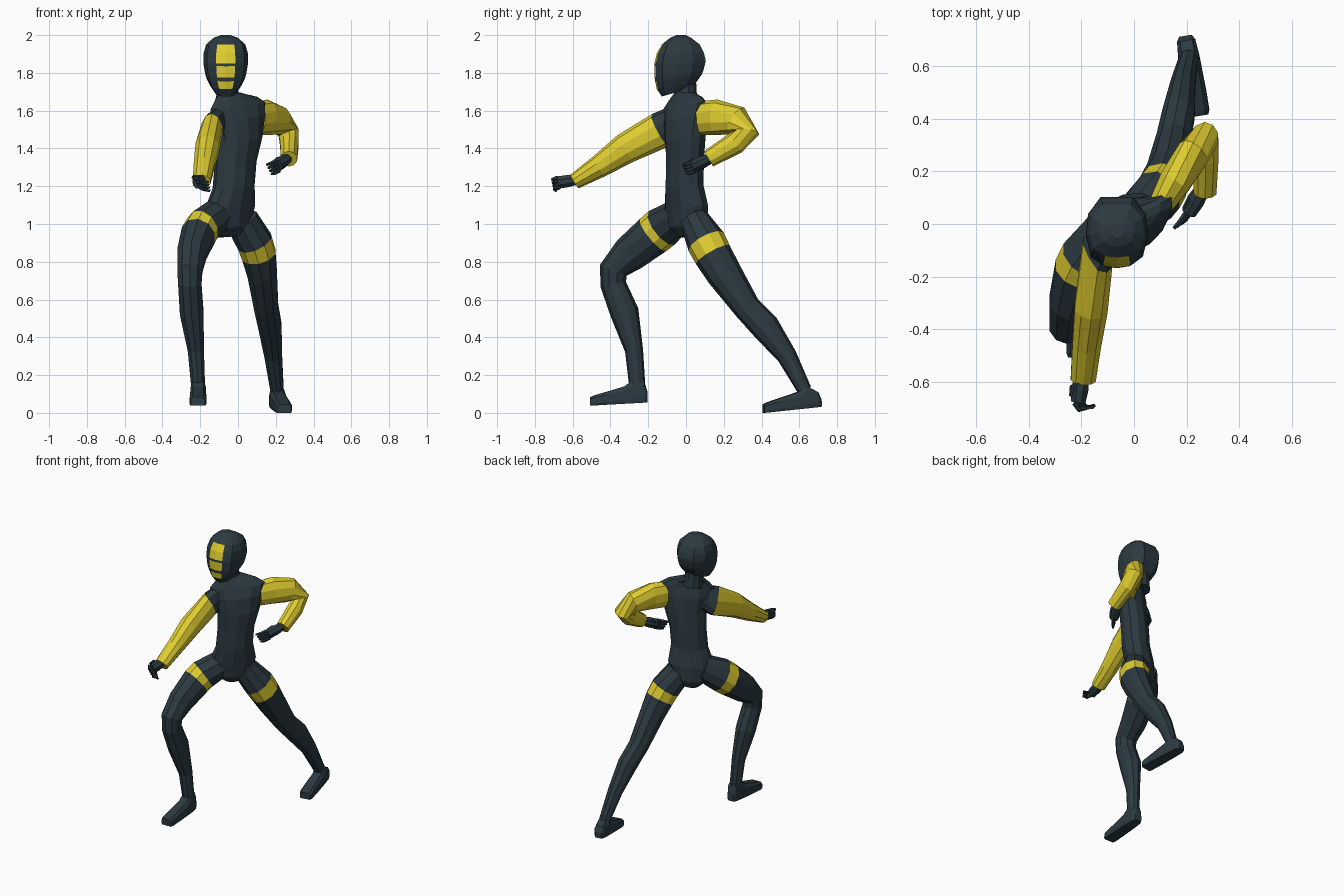
import bpy, bmesh, math
from mathutils import Vector


def material(name, rgb):
    m = bpy.data.materials.new(name)
    m.diffuse_color = (*rgb, 1)
    return m


MATS = [material("dark slate", (0.025, 0.043, 0.053)),
        material("bright yellow", (0.74, 0.61, 0.03))]


def build(name, lofts, yellow=lambda part, seg, side: False):
    """One object from one or more capped lofts; yellow() picks painted faces."""
    bm = bmesh.new()
    for p, rings in enumerate(lofts):
        vs = [[bm.verts.new(co) for co in ring] for ring in rings]
        n = len(vs[0])
        for s in range(len(vs) - 1):
            for i in range(n):
                j = (i + 1) % n
                f = bm.faces.new((vs[s][i], vs[s][j], vs[s + 1][j], vs[s + 1][i]))
                f.material_index = int(yellow(p, s, i))
        bm.faces.new(vs[0][::-1]).material_index = int(yellow(p, 0, -1))
        bm.faces.new(vs[-1]).material_index = int(yellow(p, len(vs) - 2, -1))
    bmesh.ops.recalc_face_normals(bm, faces=bm.faces[:])
    me = bpy.data.meshes.new(name)
    bm.to_mesh(me)
    bm.free()
    for m in MATS:
        me.materials.append(m)
    ob = bpy.data.objects.new(name, me)
    bpy.context.collection.objects.link(ob)
    return ob


def tube(path, sides=10):
    """Rings along points (x, y, z, lateral radius, normal radius)."""
    pts = [Vector(p[:3]) for p in path]
    rings = []
    for k, p in enumerate(path):
        t = Vector()
        if k > 0:
            t += (pts[k] - pts[k - 1]).normalized()
        if k < len(pts) - 1:
            t += (pts[k + 1] - pts[k]).normalized()
        t.normalize()
        lat = Vector((1, 0, 0))
        lat = (lat - t * lat.dot(t)).normalized()
        nor = t.cross(lat)
        angles = [2 * math.pi * (i + 0.5) / sides for i in range(sides)]
        rings.append([pts[k] + lat * p[3] * math.cos(a) + nor * p[4] * math.sin(a)
                      for a in angles])
    return rings


# torso: rings (z, centre x, centre y, half width, half depth), turned to one side
YAW = math.radians(36)
torso = []
for z, cx, cy, w, d in [(0.935, -0.05, 0.02, 0.06, 0.06), (0.985, -0.047, 0.012, 0.12, 0.09),
                        (1.08, -0.045, 0.002, 0.152, 0.095), (1.20, -0.023, -0.008, 0.12, 0.093),
                        (1.32, -0.013, -0.005, 0.12, 0.092), (1.45, 0.006, -0.003, 0.138, 0.091),
                        (1.56, 0.004, -0.004, 0.165, 0.08), (1.625, 0, -0.004, 0.18, 0.058),
                        (1.66, -0.012, -0.004, 0.14, 0.048), (1.69, -0.05, -0.01, 0.066, 0.054)]:
    ring = []
    for i in range(12):
        a = 2 * math.pi * i / 12
        u, v = w * math.cos(a), d * math.sin(a)
        ring.append((cx + u * math.cos(YAW) - v * math.sin(YAW),
                     cy + u * math.sin(YAW) + v * math.cos(YAW), z + 0.1 * u))
    torso.append(ring)
build("torso", [torso])
build("neck", [tube([(-0.05, 0.0, 1.64, 0.07, 0.064), (-0.058, -0.004, 1.70, 0.06, 0.06),
                     (-0.063, -0.008, 1.79, 0.06, 0.06)])])

# head: rings (front z, back z, front y, back y, half width), face strip in front
HALF = [(0.43, -0.94), (0.84, -0.68), (1, -0.1), (0.93, 0.5), (0.52, 0.98)]
SECTION = [(0, -1)] + HALF + [(-u, v) for u, v in reversed(HALF)]
head = []
for zf, zb, yf, yb, w in [(1.675, 1.72, -0.128, 0.03, 0.058), (1.715, 1.755, -0.155, 0.06, 0.083),
                          (1.755, 1.79, -0.163, 0.085, 0.102), (1.775, 1.81, -0.166, 0.094, 0.108),
                          (1.835, 1.855, -0.168, 0.105, 0.117), (1.85, 1.87, -0.167, 0.106, 0.118),
                          (1.905, 1.905, -0.154, 0.098, 0.117), (1.95, 1.95, -0.128, 0.075, 0.104),
                          (1.985, 1.985, -0.085, 0.03, 0.066), (2.0, 2.0, -0.05, 0.0, 0.025)]:
    cy, r = (yf + yb) / 2, (yb - yf) / 2
    head.append([(-0.065 + u * w, cy + v * r, zf + (zb - zf) * (v + 1) / 2) for u, v in SECTION])
build("head", [head], lambda p, s, i: i in (0, len(SECTION) - 1) and s in (1, 3, 5, 6))

# sleeves; the front one starts on a slant at the shoulder
front = tube([(-0.10, -0.05, 1.545, 0.05, 0.085), (-0.138, -0.14, 1.498, 0.06, 0.097),
              (-0.163, -0.32, 1.40, 0.066, 0.082), (-0.18, -0.46, 1.305, 0.057, 0.061),
              (-0.193, -0.59, 1.225, 0.05, 0.042)])
for co in front[1]:
    co.y += max(0, -0.13 - co.x) * 1.0
build("front_arm", [front], lambda p, s, i: s > 0)
build("rear_arm", [tube([(0.105, 0.08, 1.56, 0.05, 0.09), (0.155, 0.16, 1.565, 0.064, 0.094),
                         (0.225, 0.268, 1.545, 0.063, 0.082), (0.268, 0.322, 1.483, 0.058, 0.066),
                         (0.272, 0.26, 1.428, 0.052, 0.06), (0.27, 0.12, 1.345, 0.045, 0.047)])],
      lambda p, s, i: True)


# hands: palm, four curled fingers and a thumb
def hand(name, wrist, knuckles, spread, curl, thumb):
    w, k, sp, cu = map(Vector, (wrist, knuckles, spread, curl))
    parts = [tube([(*w, 0.028, 0.028), (*w.lerp(k, 0.5), 0.035, 0.035), (*k, 0.03, 0.035)], 8)]
    d = (k - w).normalized()
    for f in range(4):
        base = k + sp * (f - 1.5)
        mid = base + d * 0.03 + cu * 0.3
        tip = mid + cu * (0.8 - 0.08 * f)
        parts.append(tube([(*base, 0.012, 0.012), (*mid, 0.011, 0.011), (*tip, 0.007, 0.007)], 5))
    th = w.lerp(k, 0.35)
    m = th + Vector(thumb)
    parts.append(tube([(*th, 0.014, 0.014), (*m, 0.011, 0.011), (*(m + d * 0.035), 0.007, 0.007)], 5))
    build(name, parts)


hand("front_hand", (-0.198, -0.575, 1.235), (-0.212, -0.675, 1.22),
     (0.008, 0.003, -0.017), (0.065, 0.012, -0.018), (-0.032, -0.01, 0.022))
hand("rear_hand", (0.262, 0.135, 1.35), (0.208, 0.045, 1.308),
     (0.006, 0.003, -0.017), (-0.03, -0.03, -0.008), (-0.035, -0.015, 0.01))

# legs: second segment is the yellow thigh band
LEGS = {
    "front_leg": [(-0.10, -0.025, 1.055, 0.09, 0.088), (-0.188, -0.128, 0.98, 0.094, 0.112),
                  (-0.21, -0.174, 0.942, 0.095, 0.11), (-0.245, -0.30, 0.84, 0.081, 0.097),
                  (-0.255, -0.385, 0.755, 0.07, 0.076), (-0.255, -0.385, 0.68, 0.065, 0.069),
                  (-0.245, -0.325, 0.53, 0.066, 0.076), (-0.223, -0.275, 0.33, 0.045, 0.048),
                  (-0.21, -0.256, 0.12, 0.038, 0.042)],
    "rear_leg": [(0.02, 0.045, 1.02, 0.09, 0.08), (0.088, 0.107, 0.905, 0.097, 0.105),
                 (0.11, 0.142, 0.838, 0.094, 0.102), (0.128, 0.20, 0.74, 0.082, 0.095),
                 (0.15, 0.325, 0.555, 0.067, 0.073), (0.17, 0.42, 0.455, 0.064, 0.077),
                 (0.187, 0.535, 0.30, 0.049, 0.053), (0.207, 0.628, 0.12, 0.037, 0.038)],
}
for name, path in LEGS.items():
    build(name, [tube(path)], lambda p, s, i: s == 1)


# feet: wedge shoe lofted from heel to toe
def foot(name, heel, toe, heel_top):
    h, t = Vector(heel), Vector(toe)
    side = (t - h).cross(Vector((0, 0, 1))).normalized()
    rings = []
    for f, w, top in [(0, 0.024, heel_top * 0.5), (0.06, 0.035, heel_top), (0.27, 0.041, 0.12),
                      (0.40, 0.042, 0.092), (0.70, 0.045, 0.07), (0.94, 0.045, 0.053),
                      (1, 0.038, 0.045)]:
        c = h.lerp(t, f)
        rings.append([c + side * u * w + Vector((0, 0, v * top)) for u, v in
                      [(-0.9, 0), (0.9, 0), (1, 0.2), (0.97, 0.75), (0.65, 1),
                       (-0.65, 1), (-0.97, 0.75), (-1, 0.2)]])
    build(name, [rings])


foot("front_foot", (-0.21, -0.205, 0.055), (-0.212, -0.508, 0.038), 0.12)
foot("rear_foot", (0.195, 0.715, 0.032), (0.245, 0.41, 0.0), 0.08)
